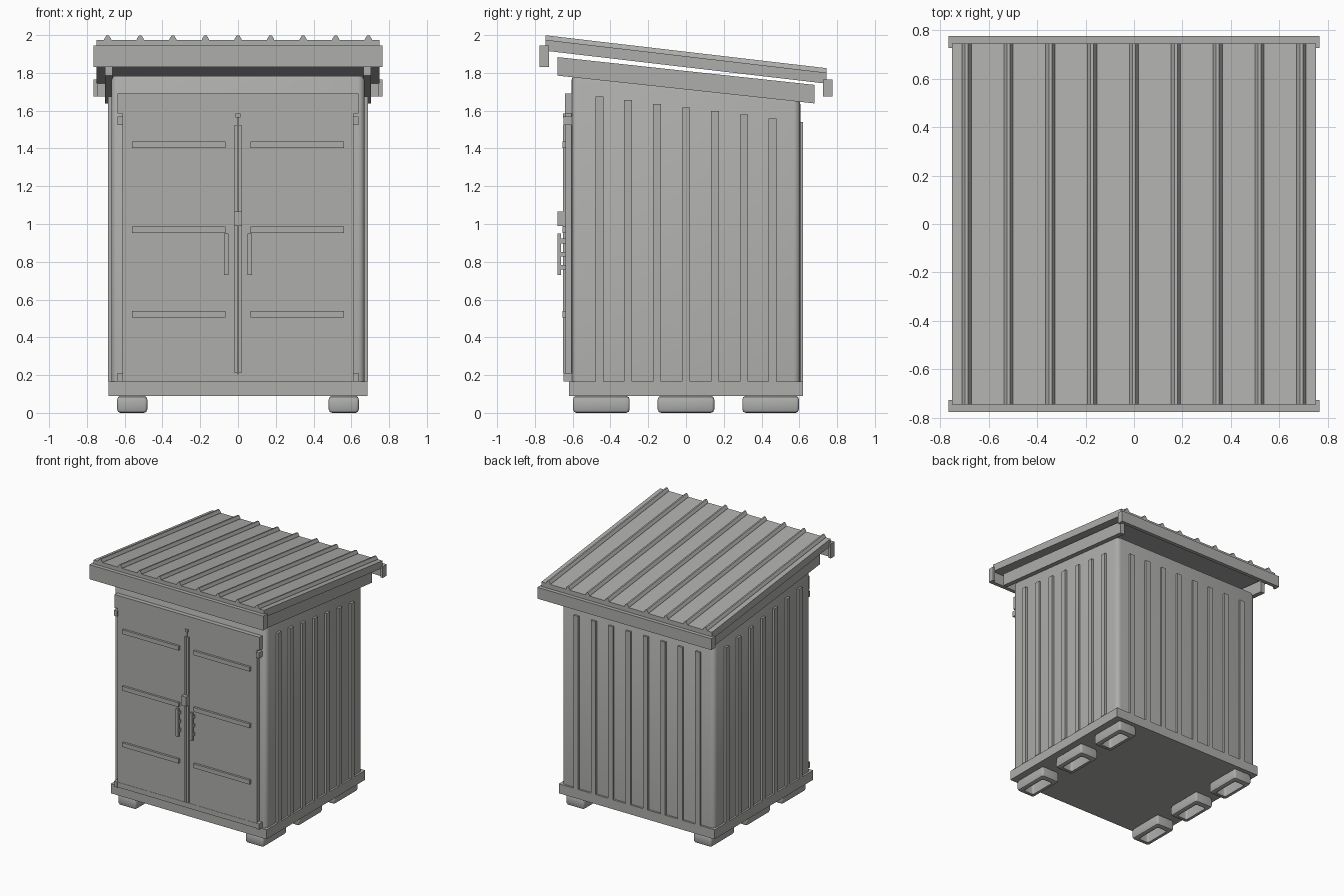
import bpy
import bmesh
from math import cos, sin, pi

if "Cube" in bpy.data.objects:
    bpy.data.objects.remove(bpy.data.objects["Cube"])

GREY = (0.42, 0.42, 0.41, 1)
paint = bpy.data.materials.new("grey_metal")
paint.use_nodes = True
paint.diffuse_color = GREY
paint.node_tree.nodes["Principled BSDF"].inputs["Base Color"].default_value = GREY

ROOF_SLOPE = 0.117
BEAM_SLOPE = 0.108


def finish(name, bm, slope=0.0, smooth=False):
    """Shear the mesh down towards the back, then make it an object."""
    for v in bm.verts:
        v.co.z -= slope * v.co.y
    bmesh.ops.recalc_face_normals(bm, faces=bm.faces)
    mesh = bpy.data.meshes.new(name)
    bm.to_mesh(mesh)
    bm.free()
    obj = bpy.data.objects.new(name, mesh)
    bpy.context.collection.objects.link(obj)
    mesh.materials.append(paint)
    if smooth:
        bpy.ops.object.select_all(action="DESELECT")
        obj.select_set(True)
        bpy.context.view_layer.objects.active = obj
        bpy.ops.object.shade_smooth_by_angle(angle=0.7)
    return obj


def box(name, xs, ys, zs, slope=0.0):
    bm = bmesh.new()
    bmesh.ops.create_cube(bm, size=1)
    for v in bm.verts:
        v.co = [lo + (c + 0.5) * (hi - lo) for c, (lo, hi) in zip(v.co, (xs, ys, zs))]
    return finish(name, bm, slope)


def rounded_loop(bm, cx, cy, hx, hy, r, z, n=4):
    """Ring of vertices around a rectangle with rounded corners."""
    ring = []
    for k, (sx, sy) in enumerate(((1, 1), (-1, 1), (-1, -1), (1, -1))):
        for i in range(n + 1):
            a = (k + i / n) * pi / 2
            ring.append(bm.verts.new((cx + sx * (hx - r) + r * cos(a),
                                      cy + sy * (hy - r) + r * sin(a), z)))
    return ring


def loft(bm, rings):
    for a, b in zip(rings, rings[1:]):
        for i in range(len(a)):
            j = (i + 1) % len(a)
            bm.faces.new((a[i], a[j], b[j], b[i]))


# Hollow rounded feet, three along each side
for side in (-1, 1):
    for row in (-1, 0, 1):
        bm = bmesh.new()
        profile = ((0.045, 0.11, 0.09), (0.045, 0.11, 0.0), (0.062, 0.132, 0.0),
                   (0.075, 0.145, 0.006), (0.08, 0.15, 0.02), (0.08, 0.15, 0.07),
                   (0.075, 0.145, 0.084), (0.062, 0.132, 0.09))
        loft(bm, [rounded_loop(bm, side * 0.56, row * 0.448, hx, hy, 0.015, z)
                  for hx, hy, z in profile])
        finish("foot", bm, smooth=True)

# Floor and rounded cabin with a sloping top
box("base", (-0.685, 0.685), (-0.62, 0.62), (0.09, 0.165))
bm = bmesh.new()
rings = [rounded_loop(bm, 0, 0, hx, hy, 0.035, z) for hx, hy, z in
         ((0.67, 0.605, 0.16), (0.67, 0.605, 1.70), (0.662, 0.597, 1.72))]
for ring in rings[1:]:
    for v in ring:
        v.co.z -= BEAM_SLOPE * v.co.y
loft(bm, rings)
bm.faces.new(rings[-1])
finish("cabin", bm, smooth=True)

# Upright ribs on both sides and the back
for side in (-1, 1):
    for i in range(7):
        y = (i - 3) * 0.153
        top = 1.617 - 0.126 * y
        box("side_rib", sorted((side * 0.66, side * 0.688)),
            (y - 0.021, y + 0.021), (0.165, top))
for i in range(8):
    x = (i - 3.5) * 0.153
    box("back_rib", (x - 0.021, x + 0.021), (0.595, 0.62), (0.165, 1.54))

# Sloping side beams
for side in (-1, 1):
    box("side_beam", sorted((side * 0.665, side * 0.703)), (-0.68, 0.68),
        (1.712, 1.81), BEAM_SLOPE)

# Roof sheet with raised seams
box("roof", (-0.75, 0.75), (-0.745, 0.745), (1.83, 1.888), ROOF_SLOPE)
for i in range(9):
    x = (i - 4) * 0.1725
    bm = bmesh.new()
    ends = [[bm.verts.new((x + dx, y, 1.885 + dz)) for dx, dz in
             ((-0.02, 0), (-0.018, 0.008), (-0.006, 0.027),
              (0.006, 0.027), (0.018, 0.008), (0.02, 0))] for y in (-0.745, 0.745)]
    loft(bm, ends)
    for end in ends:
        bm.faces.new(end)
    finish("roof_seam", bm, ROOF_SLOPE)

# Fascia boards with short returns at the corners
box("front_fascia", (-0.765, 0.765), (-0.775, -0.745), (1.83, 1.945))
box("back_fascia", (-0.765, 0.765), (0.745, 0.775), (1.675, 1.765))
for side in (-1, 1):
    xs = sorted((side * 0.745, side * 0.765))
    box("front_fascia_return", xs, (-0.775, -0.725), (1.83, 1.945))
    box("back_fascia_return", xs, (0.725, 0.775), (1.675, 1.765))

# Door surround
box("door_header", (-0.638, 0.638), (-0.64, -0.6), (1.585, 1.69))
box("door_sill", (-0.638, 0.638), (-0.64, -0.6), (0.165, 0.205))

# Two mirrored door leaves with their fittings
for side in (-1, 1):
    def part(name, x0, x1, ys, zs):
        box(name, sorted((side * x0, side * x1)), ys, zs)

    part("door", 0.002, 0.612, (-0.638, -0.6), (0.2, 1.59))
    part("upper_hinge", 0.61, 0.638, (-0.648, -0.6), (1.525, 1.57))
    part("lower_hinge", 0.61, 0.638, (-0.648, -0.6), (0.165, 0.21))
    part("centre_strip", 0.003, 0.018, (-0.65, -0.63), (0.21, 1.525))
    for z in (0.522, 0.97, 1.42):
        part("door_rib", 0.065, 0.56, (-0.655, -0.63), (z - 0.017, z + 0.017))
    part("handle", 0.05, 0.073, (-0.68, -0.662), (0.73, 0.95))
    for z in (0.77, 0.84, 0.91):
        part("handle_mount", 0.054, 0.069, (-0.665, -0.63), (z - 0.012, z + 0.012))

# Latch and top catch
box("latch", (-0.02, 0.02), (-0.68, -0.635), (0.99, 1.065))
box("top_catch", (-0.012, 0.012), (-0.65, -0.635), (1.565, 1.585))
